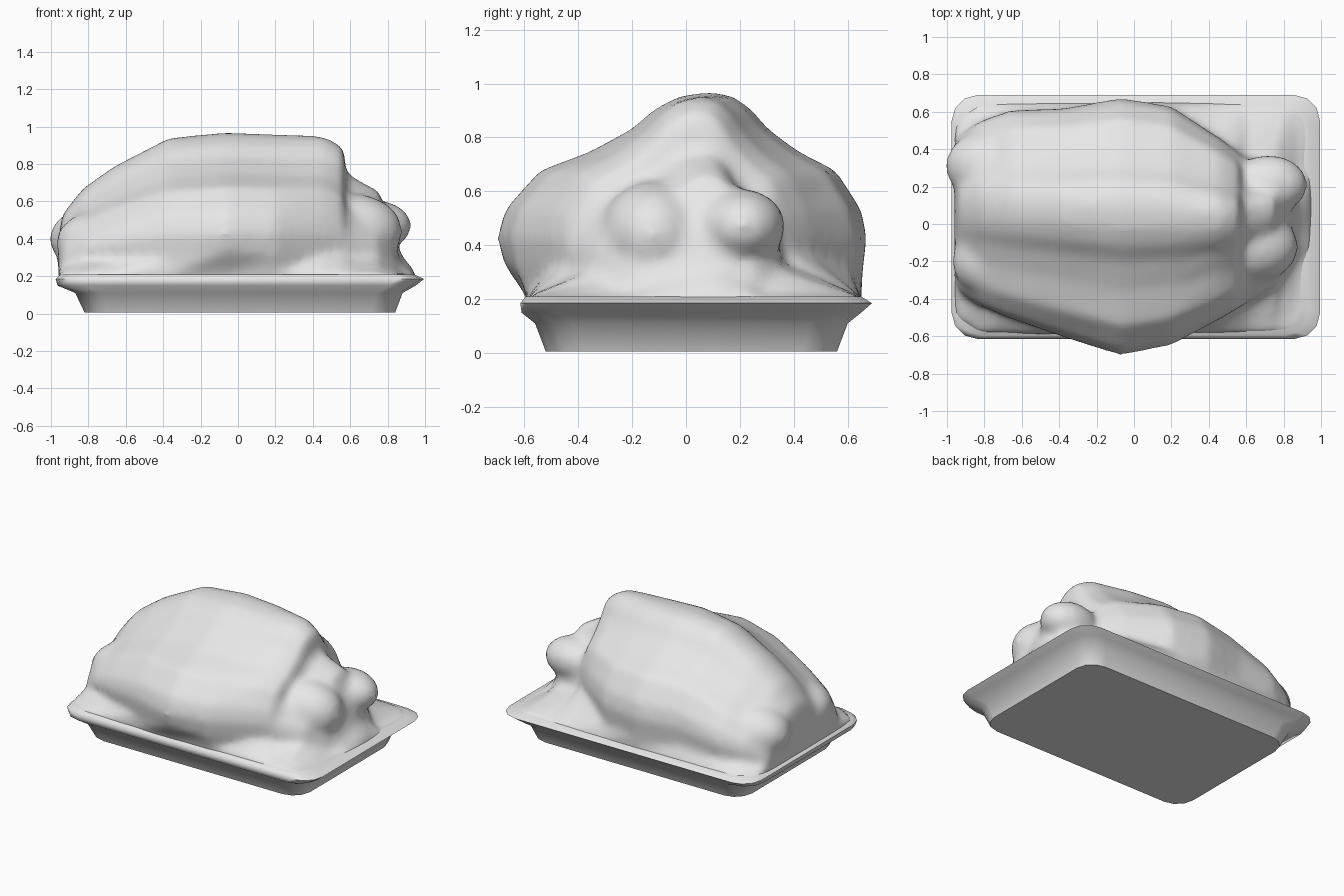
import bpy, bmesh, math
from mathutils import Matrix, Vector

cube = bpy.data.objects.get("Cube")
if cube:
    bpy.data.objects.remove(cube)

mat = bpy.data.materials.new("pale grey film")
mat.use_nodes = True
mat.diffuse_color = (0.8, 0.8, 0.8, 1)
mat.node_tree.nodes["Principled BSDF"].inputs["Base Color"].default_value = (0.8, 0.8, 0.8, 1)


def finish(bm, name, angle):
    bmesh.ops.recalc_face_normals(bm, faces=bm.faces)
    mesh = bpy.data.meshes.new(name)
    bm.to_mesh(mesh)
    bm.free()
    obj = bpy.data.objects.new(name, mesh)
    bpy.context.collection.objects.link(obj)
    mesh.materials.append(mat)
    bpy.ops.object.select_all(action='DESELECT')
    obj.select_set(True)
    bpy.context.view_layer.objects.active = obj
    bpy.ops.object.shade_smooth_by_angle(angle=math.radians(angle))
    return obj


def loft(bm, rings):
    rows = [[bm.verts.new(p) for p in ring] for ring in rings]
    n = len(rows[0])
    for a, b in zip(rows, rows[1:]):
        for i in range(n):
            j = (i + 1) % n
            bm.faces.new((a[i], a[j], b[j], b[i]))
    bm.faces.new(rows[0])
    bm.faces.new(rows[-1])


def rounded_rect(x0, x1, y0, y1, r, z):
    cx, hx, cy, hy = (x0 + x1) / 2, (x1 - x0) / 2, (y0 + y1) / 2, (y1 - y0) / 2
    ring = []
    for k, (sx, sy) in enumerate([(1, 1), (-1, 1), (-1, -1), (1, -1)]):
        for s in range(4):
            a = math.pi / 2 * (k + s / 3)
            ring.append((cx + sx * (hx - r) + r * math.cos(a),
                         cy + sy * (hy - r) + r * math.sin(a), z))
    return ring


# Tray: flared walls and a rounded turned-out rim
bm = bmesh.new()
loft(bm, [rounded_rect(-0.82, 0.84, -0.52, 0.56, 0.13, 0.005),
          rounded_rect(-0.87, 0.88, -0.56, 0.60, 0.14, 0.11),
          rounded_rect(-0.965, 0.95, -0.61, 0.65, 0.14, 0.15),
          rounded_rect(-0.975, 0.995, -0.615, 0.69, 0.14, 0.185),
          rounded_rect(-0.95, 0.94, -0.595, 0.65, 0.14, 0.21)])
finish(bm, "tray", 60)

# Wrapped bird: x, front edge, back edge, ridge y, ridge height
stations = [(-0.96, -0.27, 0.45, 0.10, 0.39), (-0.94, -0.36, 0.47, 0.10, 0.53),
            (-0.83, -0.44, 0.55, 0.10, 0.67), (-0.66, -0.51, 0.61, 0.10, 0.79),
            (-0.37, -0.61, 0.62, 0.10, 0.94), (-0.07, -0.705, 0.675, 0.09, 0.97),
            (0.20, -0.65, 0.63, 0.08, 0.96), (0.46, -0.51, 0.46, 0.06, 0.95),
            (0.565, -0.45, 0.38, 0.05, 0.89), (0.58, -0.44, 0.36, 0.07, 0.75),
            (0.75, -0.34, 0.34, 0.10, 0.66), (0.83, -0.24, 0.29, 0.10, 0.47),
            (0.87, -0.18, 0.26, 0.10, 0.32), (0.95, -0.16, 0.28, 0.10, 0.22)]
# Half section: share of width, share of height
half = [(1, 0.32), (0.96, 0.45), (0.80, 0.63),
        (0.56, 0.72), (0.36, 0.83), (0.26, 0.92), (0.14, 0.98)]
base = 0.18
rings = []
for x, front, back, ridge, top in stations:
    cut = max(0, abs(x) - 0.87)

    def side(edge, rim):
        # film climbs higher where it has to reach further in from the rim
        foot = (0.97, min(0.28, 0.13 + 0.6 * abs(rim - edge)))
        return [(x, rim, 0.16), (x, rim, 0.21)] + [
            (x, ridge + w * (edge - ridge), base + h * (top - base)) for w, h in [foot] + half]

    rings.append(side(front, -0.59 + cut) + [(x, ridge, top)]
                 + side(back, 0.65 - cut)[::-1])
bm = bmesh.new()
loft(bm, rings)

# Leg ends at the left, neck lumps at the right, all under one film
for centre, size in [((-0.75, 0.31, 0.40), (0.26, 0.20, 0.18)),
                     ((-0.74, -0.20, 0.38), (0.235, 0.20, 0.17)),
                     ((0.72, 0.21, 0.47), (0.21, 0.16, 0.14)),
                     ((0.62, -0.12, 0.44), (0.26, 0.20, 0.20))]:
    bmesh.ops.create_icosphere(bm, subdivisions=3, radius=1,
                               matrix=Matrix.LocRotScale(Vector(centre), None, Vector(size)))
bird = finish(bm, "wrapped_bird", 80)

# Fuse the lumps and relax the film over them
remesh = bird.modifiers.new("fuse", 'REMESH')
remesh.mode = 'VOXEL'
remesh.voxel_size = 0.025
remesh.use_smooth_shade = True
relax = bird.modifiers.new("relax", 'SMOOTH')
relax.factor = 0.5
relax.iterations = 10
